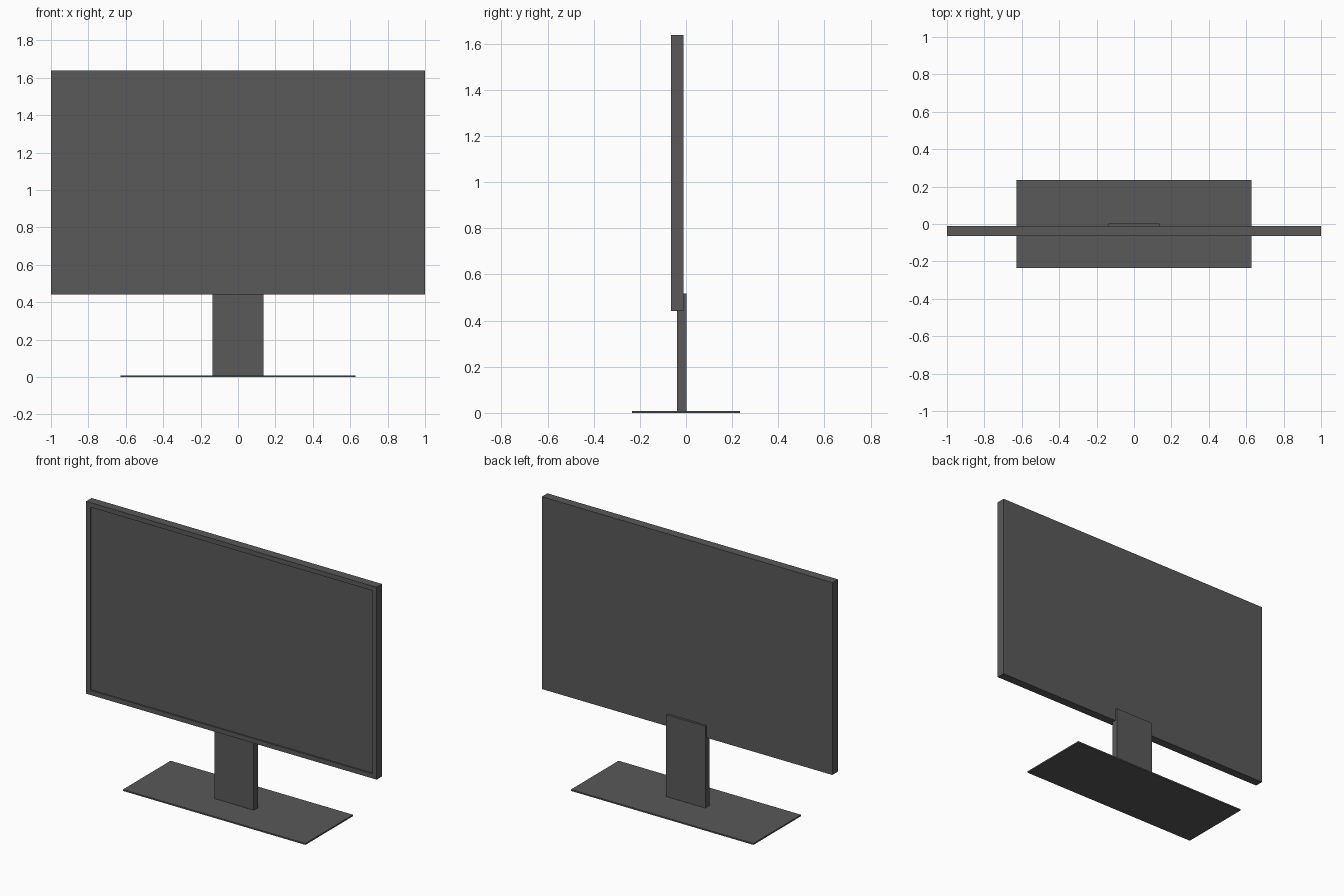
import bpy, bmesh

if "Cube" in bpy.data.objects:
    bpy.data.objects.remove(bpy.data.objects["Cube"])

# One dark grey for the whole monitor
grey = bpy.data.materials.new("dark grey")
grey.diffuse_color = (0.1, 0.1, 0.1, 1)
grey.use_nodes = True
grey.node_tree.nodes["Principled BSDF"].inputs["Base Color"].default_value = grey.diffuse_color


def box(name, lo, hi, edit=None):
    """Axis-aligned box from its low corner to its high corner."""
    bm = bmesh.new()
    bmesh.ops.create_cube(bm, size=1)
    for v in bm.verts:
        v.co = [(a + b) / 2 + c * (b - a) for a, b, c in zip(lo, hi, v.co)]
    bm.normal_update()
    if edit:
        edit(bm)
    mesh = bpy.data.meshes.new(name)
    bm.to_mesh(mesh)
    bm.free()
    mesh.materials.append(grey)
    obj = bpy.data.objects.new(name, mesh)
    bpy.context.collection.objects.link(obj)
    return obj


def recess_screen(bm):
    """Thin bezel around a slightly sunken screen on the front face."""
    front = [f for f in bm.faces if f.normal.y < -0.9]
    bmesh.ops.inset_region(bm, faces=front, thickness=0.029, use_even_offset=True)
    # Second inset keeps the rim as its own loop, then sinks as the recess wall
    bmesh.ops.inset_region(bm, faces=front, thickness=0.0, depth=0.0)
    for v in front[0].verts:
        v.co.y += 0.008


# Display panel
box("display_panel", (-1, -0.065, 0.441), (1, -0.011, 1.638), recess_screen)

# Stand neck, overlapping the back of the panel
box("stand_neck", (-0.135, -0.038, 0.007), (0.135, 0.003, 0.518))

# Flat base plate
box("base_plate", (-0.628, -0.234, 0), (0.628, 0.234, 0.009))
